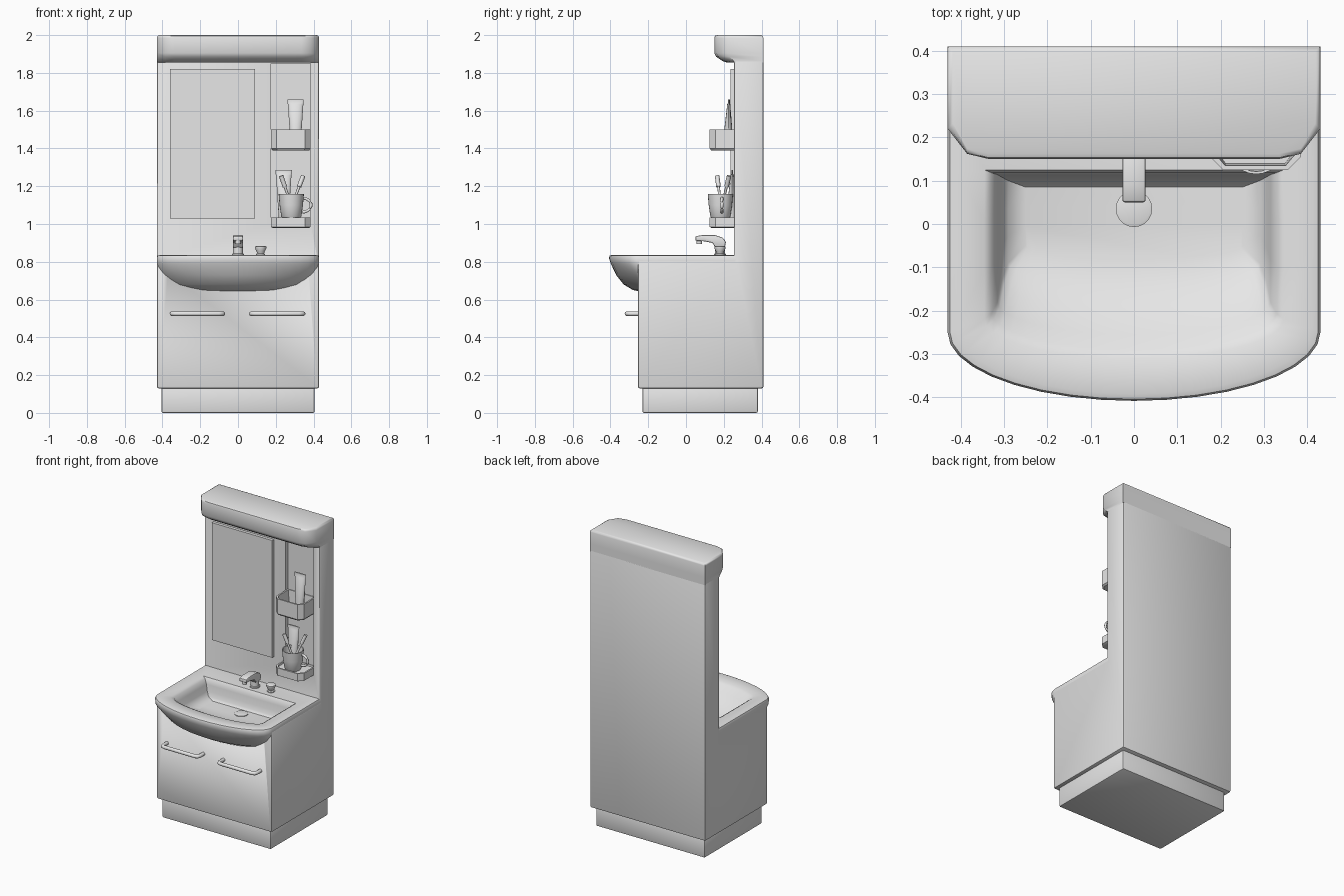
import bpy, bmesh, math
from mathutils import Vector

if "Cube" in bpy.data.objects:
    bpy.data.objects.remove(bpy.data.objects["Cube"])

GREY = bpy.data.materials.new("light grey")
GREY.diffuse_color = (0.8, 0.8, 0.8, 1)
GREY.use_nodes = True
GREY.node_tree.nodes["Principled BSDF"].inputs["Base Color"].default_value = GREY.diffuse_color


def finish(name, bm, bevel=0.0, smooth=35):
    bmesh.ops.recalc_face_normals(bm, faces=bm.faces)
    me = bpy.data.meshes.new(name)
    bm.to_mesh(me)
    bm.free()
    ob = bpy.data.objects.new(name, me)
    bpy.context.collection.objects.link(ob)
    me.materials.append(GREY)
    bpy.ops.object.select_all(action='DESELECT')
    ob.select_set(True)
    bpy.context.view_layer.objects.active = ob
    if bevel:
        m = ob.modifiers.new("soft edges", 'BEVEL')
        m.width, m.segments, m.limit_method = bevel, 2, 'ANGLE'
        bpy.ops.object.modifier_apply(modifier=m.name)
    bpy.ops.object.shade_smooth_by_angle(angle=math.radians(smooth))
    return ob


def loft(name, rings, bevel=0.0, smooth=35):
    """Skin a stack of equal-length closed rings and cap both ends."""
    bm = bmesh.new()
    vs = [[bm.verts.new(p) for p in r] for r in rings]
    n = len(vs[0])
    for a, b in zip(vs, vs[1:]):
        for i in range(n):
            j = (i + 1) % n
            bm.faces.new((a[i], a[j], b[j], b[i]))
    bm.faces.new(vs[0])
    bm.faces.new(vs[-1])
    return finish(name, bm, bevel, smooth)


def box(name, x0, x1, y0, y1, z0, z1, bevel=0.0):
    ring = lambda z: [(x0, y0, z), (x1, y0, z), (x1, y1, z), (x0, y1, z)]
    return loft(name, [ring(z0), ring(z1)], bevel)


def side_profile(name, pts, x0, x1, bevel=0.0):
    return loft(name, [[(x, y, z) for y, z in pts] for x in (x0, x1)], bevel)


def lathe(name, cx, cy, prof, n=20):
    turn = [2 * math.pi * i / n for i in range(n)]
    return loft(name, [[(cx + r * math.cos(t), cy + r * math.sin(t), z) for t in turn]
                       for r, z in prof])


def tube(name, pts, r, n=10):
    pts = [Vector(p) for p in pts]
    rings = []
    for i, p in enumerate(pts):
        d = (pts[min(i + 1, len(pts) - 1)] - pts[max(i - 1, 0)]).normalized()
        ref = Vector((0, 0, 1)) if abs(d.z) < 0.9 else Vector((0, 1, 0))
        u = d.cross(ref).normalized()
        v = d.cross(u)
        rings.append([p + r * (math.cos(t) * u + math.sin(t) * v)
                      for t in (2 * math.pi * k / n for k in range(n))])
    return loft(name, rings, smooth=50)


def cut(ob, name, *dims):
    c = box(name, *dims)
    c.hide_render = True
    m = ob.modifiers.new(name, 'BOOLEAN')
    m.object, m.operation, m.solver = c, 'DIFFERENCE', 'EXACT'
    bpy.context.view_layer.objects.active = ob
    bpy.ops.object.modifier_apply(modifier=m.name)
    bpy.data.objects.remove(c)


# Plinth and L-shaped body
box("plinth", -.405, .405, -.23, .38, 0, .14, .008)
body = side_profile("cabinet_and_back_panel",
                    [(-.255, .13), (.41, .13), (.41, 1.87), (.255, 1.87), (.255, .81), (-.255, .81)],
                    -.43, .43, .01)
cut(body, "basin_space", -.40, .40, -.235, .245, .6, .9)
cut(body, "basin_front_space", -.37, .37, -.5, -.1, .745, .9)
cut(body, "shelf_niche", .175, .385, .23, .28, 1.0, 1.85)


# Basin: outer bulge, rolled rim, then the bowl
def basin_ring(a, yb, ys, yf, z):
    pts = [(a, yb + (ys - yb) * k / 3, z) for k in range(3)]
    pts += [(a * math.cos(t), ys + (yf - ys) * math.sin(t), z)
            for t in (math.pi * k / 18 for k in range(19))]
    return pts + [(-a, ys + (yb - ys) * k / 3, z) for k in range(1, 4)]


loft("basin", [basin_ring(*p) for p in (
    (.30, .30, -.05, -.23, .64), (.36, .30, -.10, -.28, .65), (.40, .30, -.13, -.33, .68),
    (.42, .30, -.18, -.37, .73), (.428, .30, -.25, -.398, .79), (.43, .30, -.25, -.408, .82),
    (.425, .30, -.248, -.404, .832), (.41, .30, -.24, -.392, .836), (.345, .125, -.22, -.31, .833),
    (.328, .118, -.205, -.29, .822), (.315, .114, -.18, -.255, .79), (.305, .108, -.13, -.20, .75),
    (.29, .10, -.09, -.14, .72), (.25, .085, -.05, -.08, .705))], smooth=45)
lathe("drain", 0, .035, [(.042, .70), (.042, .709), (.036, .711)])


# Overhanging top light box
def head_ring(f, z, s=0.0):
    half = [(.43 - s, .41 - s), (.43 - s, min(f + .07, .255)), (.385, f + .012), (.335, f)]
    return [(x, y, z) for x, y in half] + [(-x, y, z) for x, y in reversed(half)]


loft("top_box", [head_ring(.215, 1.855), head_ring(.195, 1.862), head_ring(.16, 1.885),
                 head_ring(.15, 1.905), head_ring(.15, 1.985), head_ring(.153, 1.996, .004),
                 head_ring(.162, 2.0, .012)], smooth=50)

# Mirror
box("mirror", -.36, .09, .235, .26, 1.03, 1.82)

# Drawer handles
for side, x0, x1 in (("left", -.35, -.08), ("right", .07, .345)):
    tube(side + "_handle", [(x0, -.25, .525), (x0, -.295, .525), (x0 + .006, -.308, .525),
                            (x0 + .02, -.313, .525), (x1 - .02, -.313, .525),
                            (x1 - .006, -.308, .525), (x1, -.295, .525), (x1, -.25, .525)], .012)


# Shelf tray and hollow basket
def tray_ring(z, s=0.0):
    return [(x, y, z) for x, y in ((.175 + s, .285 - s), (.175 + s, .155 + s), (.205 + s / 2, .125 + s),
                                   (.355 - s / 2, .125 + s), (.385 - s, .155 + s), (.385 - s, .285 - s))]


loft("lower_shelf", [tray_ring(.98, .008), tray_ring(.985), tray_ring(1.035),
                     tray_ring(1.035, .01), tray_ring(1.025, .012)])
loft("upper_basket", [tray_ring(1.39, .008), tray_ring(1.40), tray_ring(1.50),
                      tray_ring(1.50, .01), tray_ring(1.41, .014)])


# Squeeze tubes: round base flattening to a wide crimp
def squeeze_tube(name, cx, cy, z0, z1, lean):
    rings = []
    for f, rx, ry in ((0, .026, .026), (.12, .028, .027), (.9, .041, .008), (.92, .043, .005), (1, .043, .005)):
        rings.append([(cx + rx * math.cos(t), cy + lean * f + ry * math.sin(t), z0 + (z1 - z0) * f)
                      for t in (2 * math.pi * k / 16 for k in range(16))])
    loft(name, rings)


squeeze_tube("upper_squeeze_tube", .305, .222, 1.41, 1.66, .005)
squeeze_tube("lower_squeeze_tube", .242, .24, 1.03, 1.285, .005)

# Mug with handle and two toothbrushes
lathe("mug", .282, .182, [(.045, 1.028), (.053, 1.04), (.062, 1.10), (.067, 1.16),
                          (.061, 1.16), (.055, 1.09), (.046, 1.045)], 24)
tube("mug_handle", [(.342 + .045 * math.sin(t), .19, 1.10 + .037 * math.cos(t))
                    for t in (math.pi * k / 10 for k in range(11))], .008)
for side, foot, top in (("left", (.30, .19, 1.05), (.228, .165, 1.255)),
                        ("right", (.268, .18, 1.05), (.345, .228, 1.255))):
    foot, top = Vector(foot), Vector(top)
    tube(side + "_toothbrush", [foot, foot.lerp(top, .75)], .007, 8)
    tube(side + "_toothbrush_head", [foot.lerp(top, f) for f in (.72, .76, .97, 1)], .012, 8)

# Tap and knob
side_profile("tap_spout", [(.05, .935), (.05, .912), (.10, .908), (.14, .90), (.155, .875), (.205, .875),
                           (.212, .905), (.195, .928), (.15, .942), (.09, .942)], -.027, .027, .006)
lathe("tap_base", 0, .18, [(.031, .83), (.031, .842), (.026, .845), (.026, .885)])
lathe("tap_nozzle", 0, .07, [(.015, .893), (.015, .92)], 14)
lathe("tap_knob", .12, .18, [(.024, .83), (.024, .84), (.018, .845), (.022, .855),
                             (.030, .872), (.030, .88), (.024, .883)])
